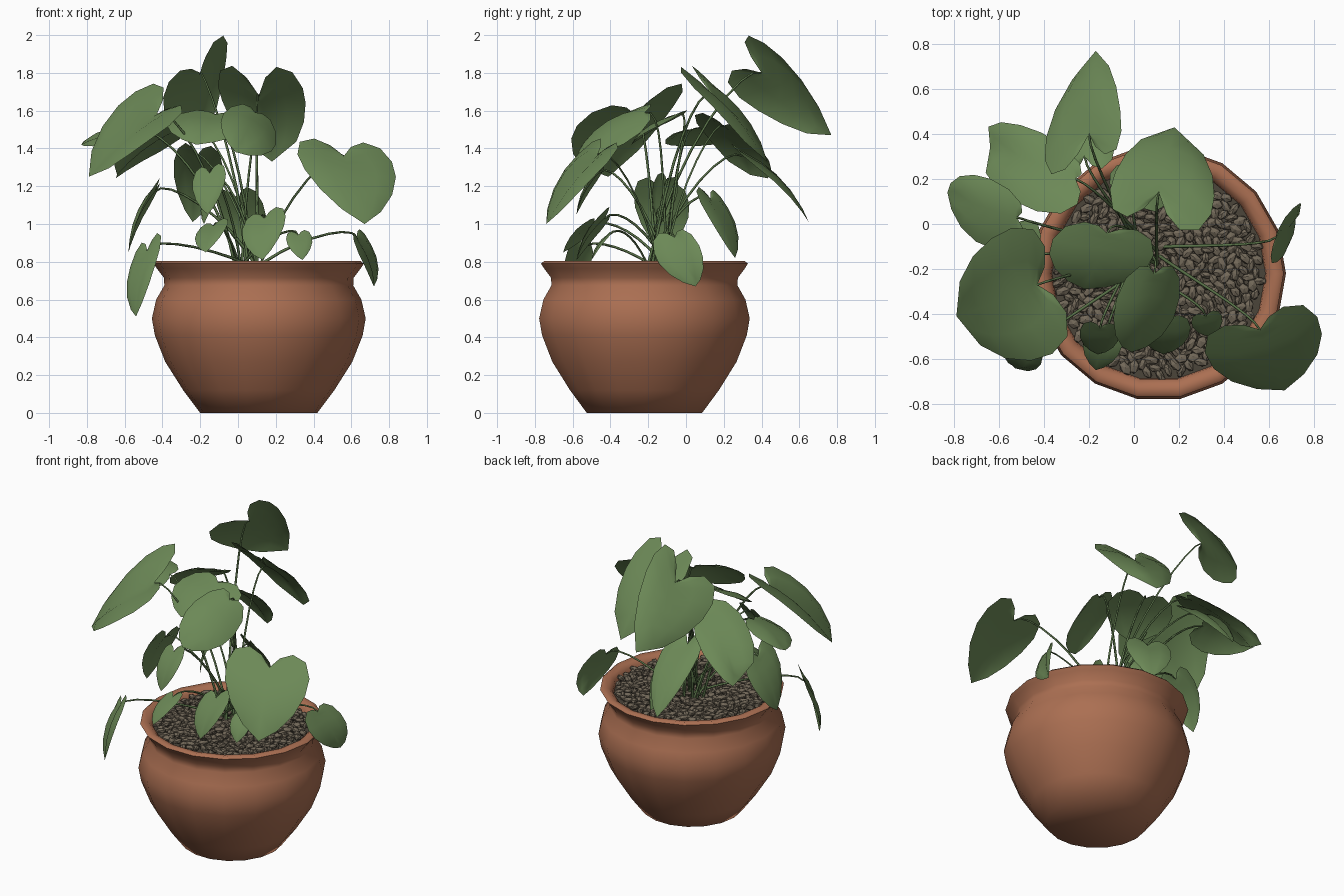
import bpy, bmesh, math, random
from mathutils import Vector, Matrix

if "Cube" in bpy.data.objects:
    bpy.data.objects.remove(bpy.data.objects["Cube"])

random.seed(4)
PX, PY = 0.11, -0.22          # pot centre


def material(name, rgb):
    m = bpy.data.materials.new(name)
    m.diffuse_color = (*rgb, 1)
    m.use_nodes = True
    m.node_tree.nodes["Principled BSDF"].inputs["Base Color"].default_value = m.diffuse_color
    return m


TERRACOTTA = material("terracotta", (0.41, 0.16, 0.085))
LEAF = material("leaf_green", (0.15, 0.25, 0.095))
STEM = material("stem_green", (0.10, 0.17, 0.065))
PEBBLE = material("pebble_brown", (0.17, 0.14, 0.10))
SOIL = material("dark_soil", (0.07, 0.058, 0.042))


def finish(name, bm, mat, angle=None):
    me = bpy.data.meshes.new(name)
    bm.to_mesh(me)
    bm.free()
    ob = bpy.data.objects.new(name, me)
    bpy.context.collection.objects.link(ob)
    me.materials.append(mat)
    if angle:
        bpy.ops.object.select_all(action='DESELECT')
        ob.select_set(True)
        bpy.context.view_layer.objects.active = ob
        bpy.ops.object.shade_smooth_by_angle(angle=math.radians(angle))
    return ob


def lathe(name, profile, mat, cap_top=False, sides=18):
    bm = bmesh.new()
    rings = []
    for r, z in profile:
        rings.append([bm.verts.new((PX + r * math.cos(2 * math.pi * i / sides),
                                    PY + r * math.sin(2 * math.pi * i / sides), z))
                      for i in range(sides)])
    for a, b in zip(rings, rings[1:]):
        for i in range(sides):
            j = (i + 1) % sides
            bm.faces.new((a[i], a[j], b[j], b[i]))
    bm.faces.new(rings[0][::-1])
    if cap_top:
        bm.faces.new(rings[-1])
    return finish(name, bm, mat, 65)


# Pot: bellied body, neck, rounded flared rim and inner wall
lathe("pot", [(0.31, 0), (0.40, 0.12), (0.495, 0.27), (0.55, 0.41), (0.566, 0.50),
              (0.543, 0.60), (0.50, 0.675), (0.502, 0.715), (0.54, 0.765), (0.556, 0.79),
              (0.54, 0.803), (0.505, 0.797), (0.48, 0.775), (0.47, 0.72)], TERRACOTTA)
lathe("soil", [(0.475, 0.73), (0.475, 0.752)], SOIL, True)

# Pebbles covering the soil
bm = bmesh.new()
for i in range(420):
    r = 0.455 * math.sqrt((i + 0.5) / 420)
    a = i * 2.39996
    m = (Matrix.Translation((PX + r * math.cos(a), PY + r * math.sin(a),
                             0.768 + random.uniform(-0.008, 0.016)))
         @ Matrix.Rotation(random.uniform(0, 6.28), 4, 'Z')
         @ Matrix.Rotation(random.uniform(-0.4, 0.4), 4, 'X')
         @ Matrix.Diagonal((random.uniform(0.028, 0.04), random.uniform(0.017, 0.025), 0.017, 1)))
    bmesh.ops.create_icosphere(bm, subdivisions=1, radius=1, matrix=m)
finish("pebbles", bm, PEBBLE)

# Half outline of a heart leaf: (side, along, matching position on the midrib)
HEART = [(0.22, -0.13, 0.02), (0.52, -0.19, 0.06), (0.85, -0.1, 0.12), (1.0, 0.12, 0.24),
         (0.96, 0.36, 0.42), (0.74, 0.62, 0.62), (0.38, 0.85, 0.82)]


def leaf(name, notch, tip, left, right, full=1.0, lobe=1.0):
    """Heart leaf folded along the midrib, each half leaning to its own side point.
    A smaller 'full' gives a blunter tip, a larger 'lobe' longer back lobes."""
    n, t = Vector(notch), Vector(tip)
    axis = t - n
    sides = [Vector(p) - n - axis * 0.1 for p in (left, right)]
    up = axis.cross(sides[1] - sides[0]).normalized()
    if up.z < 0:
        up = -up
    arch = axis.length
    bm = bmesh.new()

    def lift(v):                       # lengthwise arch of the blade
        return up * arch * 0.28 * v * (1 - v) if v > 0 else Vector()

    rib = [bm.verts.new(n)] + [bm.verts.new(n + axis * m + lift(m)) for _, _, m in HEART]
    end = bm.verts.new(t)
    for s in sides:
        mid, rim = [], []
        for u, v, m in HEART:
            u = u ** full if v > 0 else u
            v = v * lobe if v < 0 else v
            vm = (v + m) / 2
            mid.append(bm.verts.new(n + axis * vm + s * u * 0.5 + lift(vm) + up * arch * 0.045 * u))
            rim.append(bm.verts.new(n + axis * v + s * u + lift(v) * 0.7))
        bm.faces.new((rib[0], rib[1], mid[0]))
        bm.faces.new((rib[0], mid[0], rim[0]))
        for i in range(len(HEART) - 1):
            bm.faces.new((rib[i + 1], rib[i + 2], mid[i + 1], mid[i]))
            bm.faces.new((mid[i], mid[i + 1], rim[i + 1], rim[i]))
        bm.faces.new((rib[-1], end, mid[-1]))
        bm.faces.new((mid[-1], end, rim[-1]))
    bmesh.ops.recalc_face_normals(bm, faces=bm.faces)
    bm.normal_update()
    if sum((f.normal * f.calc_area() for f in bm.faces), Vector()).dot(up) < 0:
        bmesh.ops.reverse_faces(bm, faces=bm.faces)
    finish(name, bm, LEAF, 60)
    stem(name + "_stem", n, axis)


def stem(name, end, axis):
    """Arching stalk from the middle of the pot to the leaf notch."""
    a = random.uniform(0, 6.28)
    root = Vector((0.05 + 0.06 * math.cos(a), -0.15 + 0.06 * math.sin(a), 0.755))
    h = end.z - root.z
    c1 = root + Vector(((end.x - root.x) * 0.25, (end.y - root.y) * 0.25, h * 0.6 + 0.03))
    c2 = end - axis.normalized() * 0.12 + Vector((0, 0, -0.02))
    cu = bpy.data.curves.new(name, 'CURVE')
    cu.dimensions = '3D'
    cu.bevel_depth = 0.007
    cu.bevel_resolution = 0
    cu.resolution_u = 8
    sp = cu.splines.new('BEZIER')
    sp.bezier_points.add(1)
    p, q = sp.bezier_points
    p.co, p.handle_left, p.handle_right = root, root - (c1 - root), c1
    q.co, q.handle_left, q.handle_right = end, c2, end + (end - c2)
    p.radius, q.radius = 1.2, 0.7
    cu.materials.append(STEM)
    bpy.context.collection.objects.link(bpy.data.objects.new(name, cu))


# Large leaves: notch, tip, left side point, right side point, fullness, lobe length
LARGE = {
    "top_leaf": [(-0.2, 0.40, 1.80), (-0.17, 0.77, 1.47), (-0.05, 0.40, 1.96), (-0.39, 0.27, 1.67), 0.75],
    "left_leaf": [(-0.43, -0.27, 1.58), (-0.79, -0.41, 1.25), (-0.53, -0.01, 1.70), (-0.35, -0.57, 1.52), 0.7],
    "back_left_leaf": [(-0.26, 0.20, 1.52), (-0.64, 0.34, 1.26), (-0.40, 0.40, 1.38), (-0.42, 0.05, 1.53), 0.55],
    "back_leaf": [(0.11, 0.14, 1.68), (0.18, 0.43, 1.33), (0.34, 0.03, 1.72), (-0.11, 0.14, 1.73), 0.5, 1.7],
    "far_left_leaf": [(-0.52, 0.03, 1.50), (-0.83, 0.14, 1.42), (-0.63, 0.20, 1.49), (-0.62, -0.11, 1.42)],
    "middle_leaf": [(-0.12, -0.04, 1.58), (-0.22, -0.29, 1.42), (-0.36, -0.06, 1.55), (0.09, -0.13, 1.52)],
    "front_leaf": [(0.09, -0.22, 1.59), (-0.01, -0.57, 1.38), (-0.08, -0.32, 1.58), (0.20, -0.32, 1.42)],
    "front_right_leaf": [(0.56, -0.47, 1.36), (0.67, -0.74, 1.0), (0.31, -0.56, 1.37), (0.81, -0.40, 1.33), 0.9],
    "low_back_leaf": [(-0.22, 0.30, 1.36), (-0.24, 0.65, 1.01), (-0.34, 0.34, 1.33), (-0.08, 0.36, 1.30)],
}
for name, pts in LARGE.items():
    leaf(name, *pts)
leaf("right_leaf", (0.63, -0.06, 0.93), (0.72, 0.05, 0.67), (0.63, -0.17, 0.85), (0.70, 0.07, 0.89))

# Small leaves: notch, tip, half width, tilt across the blade
SMALL = {
    "drooping_left_leaf": [(-0.48, -0.55, 0.86), (-0.54, -0.63, 0.51), 0.11, 0.5],
    "side_left_leaf": [(-0.44, -0.13, 1.17), (-0.58, -0.13, 0.85), 0.15, 0.2],
    "low_front_leaf": [(0.14, -0.43, 1.03), (0.13, -0.58, 0.81), 0.12, 0.3],
    "tiny_right_leaf": [(0.32, -0.41, 0.94), (0.34, -0.50, 0.81), 0.07, 0.1],
    "tiny_front_leaf": [(-0.13, -0.50, 0.99), (-0.17, -0.65, 0.85), 0.09, 0.3],
    "mid_front_leaf": [(-0.15, -0.46, 1.27), (-0.16, -0.58, 1.05), 0.09, 0.2],
    "inner_leaf": [(-0.12, -0.10, 1.22), (-0.18, -0.14, 1.0), 0.08, 0.3],
    "inner_back_leaf": [(0.0, 0.13, 1.13), (0.08, 0.26, 0.82), 0.14, 0.1],
}
for name, (n, t, w, tilt) in SMALL.items():
    axis = Vector(t) - Vector(n)
    side = axis.cross(Vector((0, 0, 1))).normalized()
    side = (side + Vector((0, 0, tilt * (1 if side.x > 0 else -1)))).normalized() * w
    base = Vector(n) + axis * 0.1
    leaf(name, n, t, base + side, base - side)
